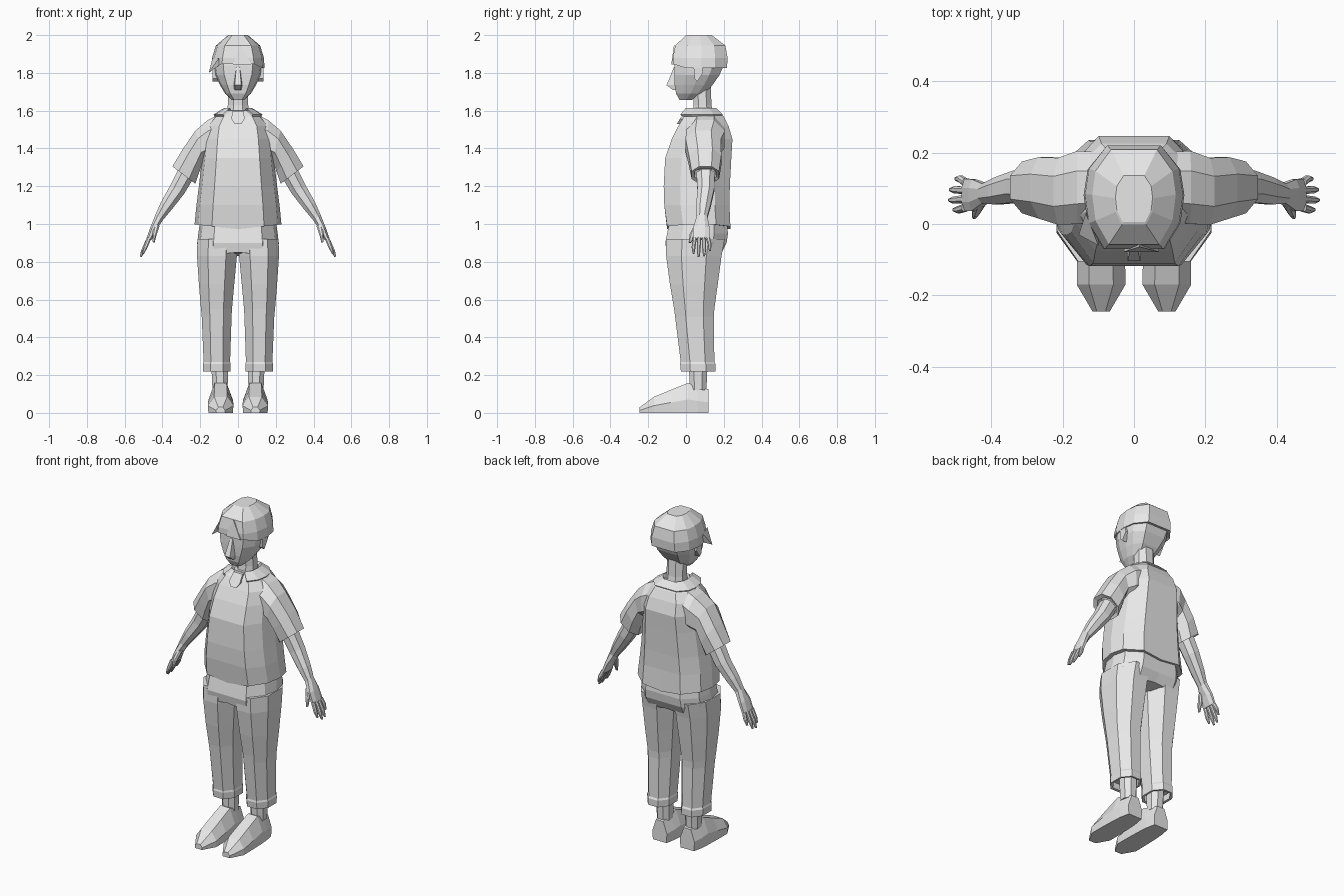
import bpy, bmesh
from mathutils import Vector

grey = bpy.data.materials.new("plain_grey")
grey.diffuse_color = (0.8, 0.8, 0.8, 1)


def finish(name, bm, side=1):
    """Turn a bmesh into a flat shaded object; side = -1 mirrors it in x."""
    for v in bm.verts:
        v.co.x *= side
    bmesh.ops.recalc_face_normals(bm, faces=bm.faces)
    me = bpy.data.meshes.new(name)
    bm.to_mesh(me)
    bm.free()
    me.materials.append(grey)
    ob = bpy.data.objects.new(name, me)
    bpy.context.collection.objects.link(ob)
    return ob


def loft(name, rings, side=1, caps=True, closed=True):
    """Skin a list of equal rings of points."""
    bm = bmesh.new()
    rows = [[bm.verts.new(p) for p in r] for r in rings]
    n = len(rows[0])
    for a, b in zip(rows, rows[1:]):
        for i in range(n if closed else n - 1):
            j = (i + 1) % n
            bm.faces.new((a[i], a[j], b[j], b[i]))
    if caps:
        bm.faces.new(rows[0])
        bm.faces.new(rows[-1])
    return finish(name, bm, side)


# Unit outline of the body, from the middle of the front round the right side
HALF = [(0, -1), (.6, -1), (.92, -.5), (1, .05), (.92, .55), (.55, 1), (0, 1)]
OUTLINE = HALF + [(-x, y) for x, y in HALF[-2:0:-1]]
OCT = [(.45, -1), (1, -.45), (1, .45), (.45, 1), (-.45, 1), (-1, .45), (-1, -.45), (-.45, -1)]


def body(z, w, y0, y1, dip=0, lift=0):
    """Level ring; dip lowers the middle, lift raises the front."""
    return [(x * w, (y0 + y1) / 2 + y * (y1 - y0) / 2,
             z - dip * (1 - abs(x)) + lift * (y < -.9)) for x, y in OUTLINE]


def tube(z, x0, x1, y0, y1):
    return [((x0 + x1) / 2 + x * (x1 - x0) / 2, (y0 + y1) / 2 + y * (y1 - y0) / 2, z)
            for x, y in OCT]


def slanted(top, bottom, y0, y1):
    """Ring across a limb, given its outer and inner point in the xz plane."""
    t, b = Vector(top), Vector(bottom)
    mid, half = (t + b) / 2, (t - b) / 2
    pts = []
    for u, v in OCT:
        p = mid + half * u
        pts.append((p.x, (y0 + y1) / 2 + v * (y1 - y0) / 2, p.y))
    return pts


# Shirt trunk
loft("shirt", [body(1.0, .215, -.08, .215, .025), body(.998, .23, -.10, .235, .025),
               body(1.10, .22, -.115, .23), body(1.20, .207, -.118, .232),
               body(1.35, .19, -.11, .24), body(1.45, .18, -.075, .246),
               body(1.52, .165, -.04, .225), body(1.57, .125, -.01, .20),
               body(1.60, .07, .02, .15)])

# Collar, open at the front
loft("collar", [body(1.60, .06, .015, .15)[1:], body(1.615, .072, .0, .16)[1:],
                body(1.58, .13, -.03, .195)[1:], body(1.57, .122, -.02, .19)[1:]],
     caps=False, closed=False)

# Neck opening tab below the collar
bm = bmesh.new()
tab = [(-.03, .0, 1.598), (.03, .0, 1.598), (.035, -.034, 1.555), (.018, -.047, 1.53),
       (-.018, -.047, 1.53), (-.035, -.034, 1.555)]
outer = [bm.verts.new(p) for p in tab]
inner = [bm.verts.new((x, y + .02, z)) for x, y, z in tab]
bm.faces.new(outer)
bm.faces.new(inner)
for i in range(6):
    j = (i + 1) % 6
    bm.faces.new((outer[i], outer[j], inner[j], inner[i]))
finish("neck_tab", bm)

# Seat of the trousers
loft("trouser_seat", [body(1.02, .20, -.085, .215), body(.95, .21, -.10, .222),
                      body(.90, .216, -.11, .215), body(.83, .212, -.10, .185, -.02)])

for side, tag in ((1, "left"), (-1, "right")):
    # Trouser leg with a turned hem
    loft(tag + "_trouser_leg", [
        tube(.92, .0, .215, -.105, .205), tube(.83, .006, .217, -.105, .188),
        tube(.68, .02, .207, -.085, .168), tube(.55, .032, .196, -.063, .15),
        tube(.51, .034, .192, -.058, .148), tube(.27, .042, .182, -.028, .15),
        tube(.26, .039, .186, -.031, .156), tube(.22, .04, .185, -.027, .155),
        tube(.222, .052, .172, -.012, .14), tube(.26, .052, .172, -.012, .14)], side)
    # Ankle
    loft(tag + "_ankle", [tube(.12, .055, .135, .02, .108),
                          tube(.27, .052, .142, .015, .115)], side)
    # Shoe, skinned from heel to toe
    shoe = []
    for y, w, h in ((.12, .048, .125), (.06, .06, .14), (.01, .064, .158),
                    (-.08, .067, .122), (-.17, .068, .085), (-.245, .024, .03)):
        shoe.append([(.092 + x * w, y, z * h) for x, z in
                     ((-.95, 0), (.95, 0), (1, .45), (.5, 1), (-.5, 1), (-1, .45))])
    loft(tag + "_shoe", shoe, side)
    # Short sleeve with a hollow cuff
    loft(tag + "_sleeve", [
        slanted((.085, 1.587), (.10, 1.36), .01, .20),
        slanted((.16, 1.55), (.15, 1.345), .0, .205),
        slanted((.225, 1.495), (.182, 1.335), -.002, .185),
        slanted((.29, 1.40), (.205, 1.275), .015, .187),
        slanted((.347, 1.305), (.226, 1.213), .03, .175),
        slanted((.325, 1.295), (.238, 1.23), .045, .16),
        slanted((.29, 1.35), (.22, 1.28), .05, .15)], side)
    # Arm down to the palm
    loft(tag + "_arm", [
        slanted((.315, 1.29), (.24, 1.235), .055, .153),
        slanted((.358, 1.205), (.285, 1.16), .06, .15),
        slanted((.408, 1.115), (.352, 1.075), .055, .13),
        slanted((.437, 1.05), (.398, 1.02), .057, .113),
        slanted((.463, .985), (.432, .97), .037, .125),
        slanted((.483, .925), (.458, .915), .036, .127)], side)
    # Four fingers
    for k, (ya, yb, x, z) in enumerate(((.046, .04, .508, .845), (.07, .067, .52, .828),
                                        (.094, .096, .518, .832), (.116, .126, .503, .86))):
        loft(f"{tag}_finger_{k + 1}", [
            slanted((.482, .93), (.46, .92), ya - .011, ya + .011),
            slanted((x - .008, z + .035), (x - .028, z + .028), yb - .01, yb + .01),
            slanted((x, z), (x - .01, z - .003), yb - .005, yb + .005)], side)
    # Thumb
    loft(tag + "_thumb", [slanted((.445, 1.0), (.415, .99), .045, .075),
                          slanted((.453, .95), (.432, .94), .02, .05),
                          slanted((.453, .905), (.442, .90), .014, .028)], side)
    # Ear
    loft(tag + "_ear", [
        [(x, y, z) for y, z in ((.04, 1.835), (.085, 1.84), (.09, 1.80), (.06, 1.755), (.045, 1.77))]
        for x in (.10, .134)], side)

# Neck
loft("neck", [tube(1.55, -.06, .06, .03, .15), tube(1.63, -.054, .054, .04, .135),
              tube(1.75, -.052, .052, .035, .13)])

# Head
loft("head", [body(1.657, .034, -.035, .03), body(1.69, .068, -.052, .095),
              body(1.735, .095, -.06, .14), body(1.79, .122, -.062, .178),
              body(1.84, .13, -.062, .20), body(1.90, .12, -.05, .20)])

# Nose: narrow bridge widening to a projecting tip
loft("nose", [[(-w, -.04, z), (w, -.04, z), (w * .7, y, z), (-w * .7, y, z)]
              for z, w, y in ((1.83, .013, -.064), (1.735, .025, -.103), (1.71, .022, -.07))])

# Cap of hair, raised over the forehead
loft("hair", [body(1.83, .128, -.055, .20, 0, .022), body(1.825, .141, -.07, .217, 0, .022),
              body(1.88, .137, -.07, .22), body(1.945, .117, -.057, .208),
              body(1.997, .056, -.002, .14), body(2.0, .052, .005, .136)])


def wedge(name, pts):
    """Convex solid round a few points."""
    bm = bmesh.new()
    for p in pts:
        bm.verts.new(p)
    bmesh.ops.convex_hull(bm, input=bm.verts)
    finish(name, bm)


# Parted fringe and the lock swept to one side
wedge("fringe", [(-.028, -.078, 1.845), (.07, -.078, 1.845), (.015, -.064, 1.945),
                 (-.028, -.05, 1.845), (.07, -.05, 1.845), (.015, -.04, 1.945)])
wedge("side_lock", [(-.10, -.06, 1.88), (-.135, .03, 1.88), (-.155, -.03, 1.80),
                    (-.10, -.045, 1.84), (-.125, .03, 1.83)])
